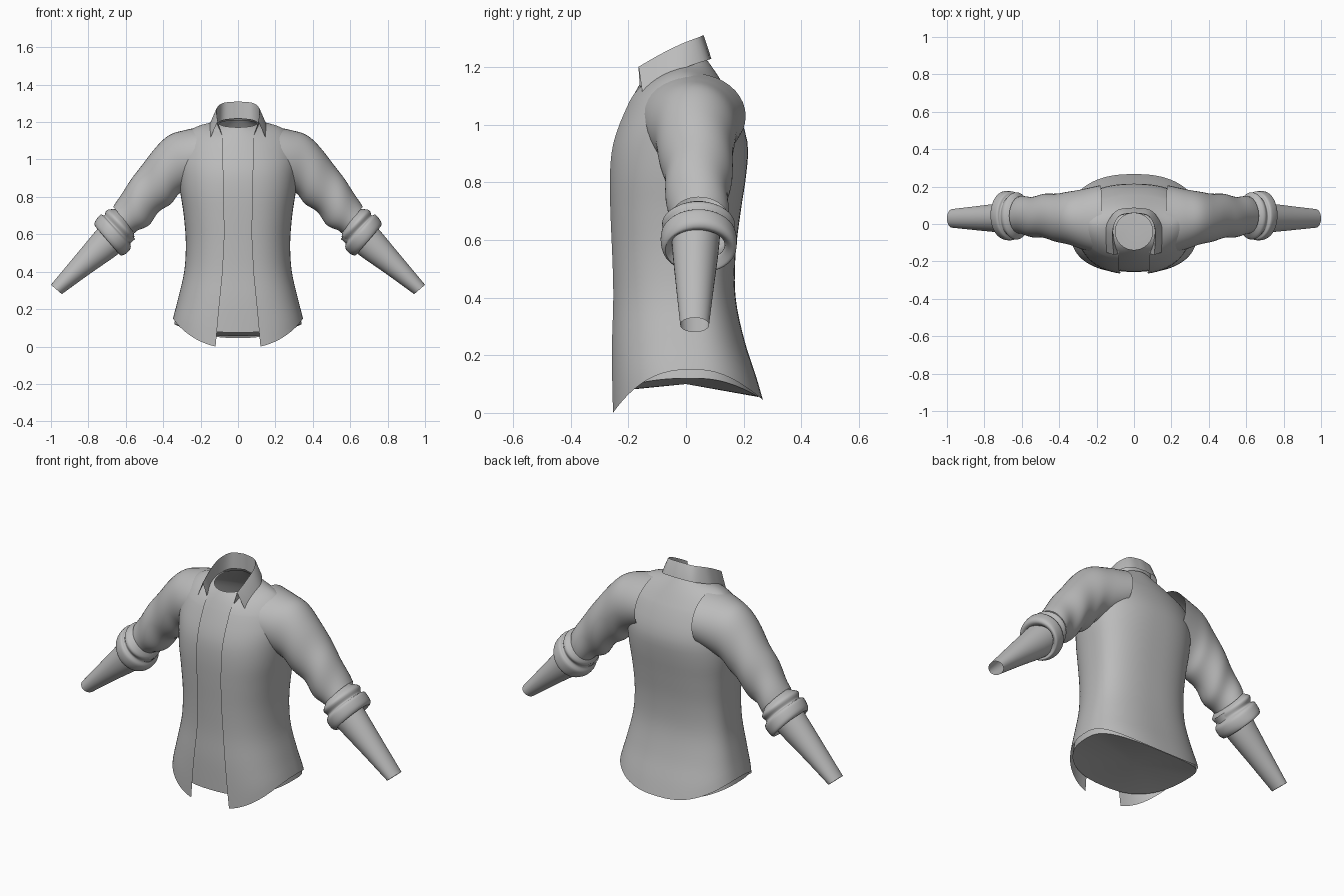
import bpy, bmesh
from math import sin, cos, pi, radians
from mathutils import Vector

if "Cube" in bpy.data.objects:
    bpy.data.objects.remove(bpy.data.objects["Cube"])

cloth = bpy.data.materials.new("grey cloth")
GREY = (0.5, 0.5, 0.5, 1)
cloth.diffuse_color = GREY
cloth.use_nodes = True
cloth.node_tree.nodes["Principled BSDF"].inputs["Base Color"].default_value = GREY


def spline(pts, n):
    """Catmull-Rom curve through points of any dimension, n steps per span."""
    p = [Vector(q) for q in pts]
    p = [p[0] * 2 - p[1]] + p + [p[-1] * 2 - p[-2]]
    out = []
    for i in range(1, len(p) - 2):
        a, b, c, d = p[i - 1:i + 3]
        for k in range(n):
            t = k / n
            out.append(0.5 * (2 * b + (c - a) * t + (2 * a - 5 * b + 4 * c - d) * t * t
                              + (3 * b - a - 3 * c + d) * t ** 3))
    return out + [p[-2]]


def lookup(table, z):
    """Linear lookup in rows sorted by their first entry."""
    for lo, hi in zip(table, table[1:]):
        if z <= hi[0]:
            t = max(0, (z - lo[0]) / (hi[0] - lo[0]))
            return [a + (b - a) * t for a, b in zip(lo, hi)]
    return list(table[-1])


def loft(name, rows, closed, angle=50, cap_z=None):
    """Skin a grid of points as one smooth surface, with an optional domed floor."""
    bm = bmesh.new()
    grid = [[bm.verts.new(p) for p in row] for row in rows]
    n = len(rows[0])
    for r0, r1 in zip(grid, grid[1:]):
        for i in range(n if closed else n - 1):
            j = (i + 1) % n
            bm.faces.new((r0[i], r0[j], r1[j], r1[i]))
    if cap_z is not None:
        hub = bm.verts.new((0, 0, cap_z))
        for i in range(n):
            bm.faces.new((hub, grid[0][(i + 1) % n], grid[0][i]))
    bmesh.ops.recalc_face_normals(bm, faces=bm.faces)
    mesh = bpy.data.meshes.new(name)
    bm.to_mesh(mesh)
    bm.free()
    mesh.materials.append(cloth)
    ob = bpy.data.objects.new(name, mesh)
    bpy.context.collection.objects.link(ob)
    bpy.ops.object.select_all(action='DESELECT')
    ob.select_set(True)
    bpy.context.view_layer.objects.active = ob
    bpy.ops.object.shade_smooth_by_angle(angle=radians(angle))


# Torso profile: height, half width, front y, back y, squareness (1 is an ellipse)
PROFILE = spline([
    (-.02, .362, -.26, .285, .8), (.12, .353, -.262, .245, .8), (.25, .322, -.262, .203, .8),
    (.4, .288, -.257, .172, .8), (.55, .279, -.26, .172, .8), (.7, .29, -.266, .19, .8),
    (.82, .308, -.268, .208, .82), (.92, .32, -.26, .215, .87), (1.0, .328, -.237, .197, .94),
    (1.08, .322, -.204, .163, 1.04)], 6)
OPENING = [(0, .12), (.2, .102), (.4, .082), (.6, .072), (1.0, .08), (1.2, .08)]
SHOULDER = 1.08
MID_Y = .02


def spow(v, e):
    return abs(v) ** e * (1 if v >= 0 else -1)


def body(z, a, inset):
    """Point of the torso at height z; angle a runs from the front."""
    _, w, f, b, e = lookup(PROFILE, z)
    c = spow(cos(a), e)
    depth = (MID_Y - f if c > 0 else b - MID_Y) - inset
    return Vector(((w - inset) * spow(sin(a), e), MID_Y - depth * c, z))


def torso_point(v, a, hem, neck, inset):
    """v from 0 to 1 climbs hem to shoulder, 1 to 2 crosses the yoke to the neck."""
    if v <= 1:
        h = hem(a)
        return body(h + v * (SHOULDER - h), a, inset)
    s = v - 1
    p = body(SHOULDER, a, inset).lerp(neck(a), s)
    p.z += .034 * sin(pi * s ** .75) * sin(a) ** 4 + .006 * sin(pi * s)
    return p


ROWS = [i / 30 for i in range(31)] + [1 + i / 10 for i in range(1, 11)]


def torso(name, hem, neck, inset, is_open, cap_z=None):
    rows, n = [], 72
    for v in ROWS:
        a0 = 0
        if is_open:  # find the angle at which the front edge lies
            lo, hi = 0, pi / 2
            for _ in range(24):
                a0 = (lo + hi) / 2
                p = torso_point(v, a0, hem, neck, inset)
                if p.x < lookup(OPENING, p.z)[1]:
                    lo = a0
                else:
                    hi = a0
        count = n + 1 if is_open else n
        rows.append([torso_point(v, a0 + (2 * pi - 2 * a0) * i / n, hem, neck, inset)
                     for i in range(count)])
    loft(name, rows, not is_open, cap_z=cap_z)


# Open shirt with curved tails
torso("shirt_body",
      lambda a: .15 * sin(a) ** 2 + (.045 if cos(a) < 0 else -.01) * cos(a) ** 2,
      lambda a: Vector((.122 * sin(a), -.05 - .122 * cos(a),
                        1.175 - .05 * cos(a) + .015 * sin(a) ** 2)),
      0, True)

# Undershirt just inside it, closed underneath
torso("undershirt",
      lambda a: .12 * sin(a) ** 2 + (.055 if cos(a) < 0 else .075) * cos(a) ** 2,
      lambda a: Vector((.1 * sin(a), -.04 - .098 * cos(a), 1.192 - .02 * cos(a))),
      .012, False, .1)

# Folded collar: half curves from back to front, inner foot, top edge, outer edge
FOOT = [(0, .06, 1.22), (.08, .04, 1.21), (.11, -.02, 1.19), (.105, -.09, 1.165), (.085, -.16, 1.13)]
TOP = [(0, .06, 1.31), (.075, .045, 1.303), (.11, -.015, 1.28), (.114, -.09, 1.243), (.108, -.165, 1.2)]
EDGE = [(0, .088, 1.228), (.092, .073, 1.223), (.145, 0, 1.198), (.156, -.075, 1.16), (.148, -.152, 1.115)]


def both_sides(pts):
    half = spline(pts, 5)
    return [Vector((-p.x, p.y, p.z)) for p in half[:0:-1]] + half


foot, top, edge = (both_sides(c) for c in (FOOT, TOP, EDGE))
roll = [t.lerp(e, .1) + Vector((0, 0, .004)) for t, e in zip(top, edge)]
loft("collar", [foot, top, roll, edge], False, 60)


def tube(name, stations, side, steps, fold=0):
    """Station: top x, top z, bottom x, bottom z, centre y, half depth."""
    rows = []
    path = spline(stations, steps)
    for k, (tx, tz, bx, bz, cy, ry) in enumerate(path):
        u = k / (len(path) - 1)
        mid = Vector(((tx + bx) / 2, cy, (tz + bz) / 2))
        arm = Vector((tx, cy, tz)) - mid
        row = []
        for i in range(40):
            a = 2 * pi * i / 40
            swell = 1 + fold * u * u * sin(u * 19 + 2 * sin(a + .6)) * (1 - .4 * cos(a))
            p = mid + (arm * cos(a) + Vector((0, ry * sin(a), 0))) * swell
            row.append((p.x * side, p.y, p.z))
        rows.append(row)
    loft(name, rows, True, 60)


SLEEVE = [(.17, 1.178, .19, .88, .022, .185), (.28, 1.158, .255, .85, .025, .163),
          (.37, 1.128, .315, .815, .03, .143), (.455, 1.048, .36, .765, .035, .13),
          (.53, .945, .425, .712, .04, .118), (.60, .855, .485, .65, .042, .108),
          (.665, .745, .55, .6, .042, .1)]
CUFF = [(.65, .735, .56, .62, .042, .09), (.70, .73, .555, .58, .043, .126),
        (.715, .70, .575, .556, .043, .112), (.735, .705, .575, .525, .044, .13),
        (.765, .668, .605, .492, .046, .13), (.762, .64, .63, .488, .045, .118),
        (.735, .635, .63, .52, .04, .098), (.715, .64, .62, .53, .04, .092)]
FOREARM = [(.68, .71, .55, .575, .035, .085), (.757, .622, .637, .497, .033, .08),
           (.88, .474, .79, .39, .031, .065), (1.0, .33, .942, .28, .03, .05)]

# Arms, mirrored
for label, side in (("left", 1), ("right", -1)):
    tube(label + "_sleeve", SLEEVE, side, 6, .07)
    tube(label + "_rolled_cuff", CUFF, side, 4, .03)
    tube(label + "_forearm_sleeve", FOREARM, side, 4)
